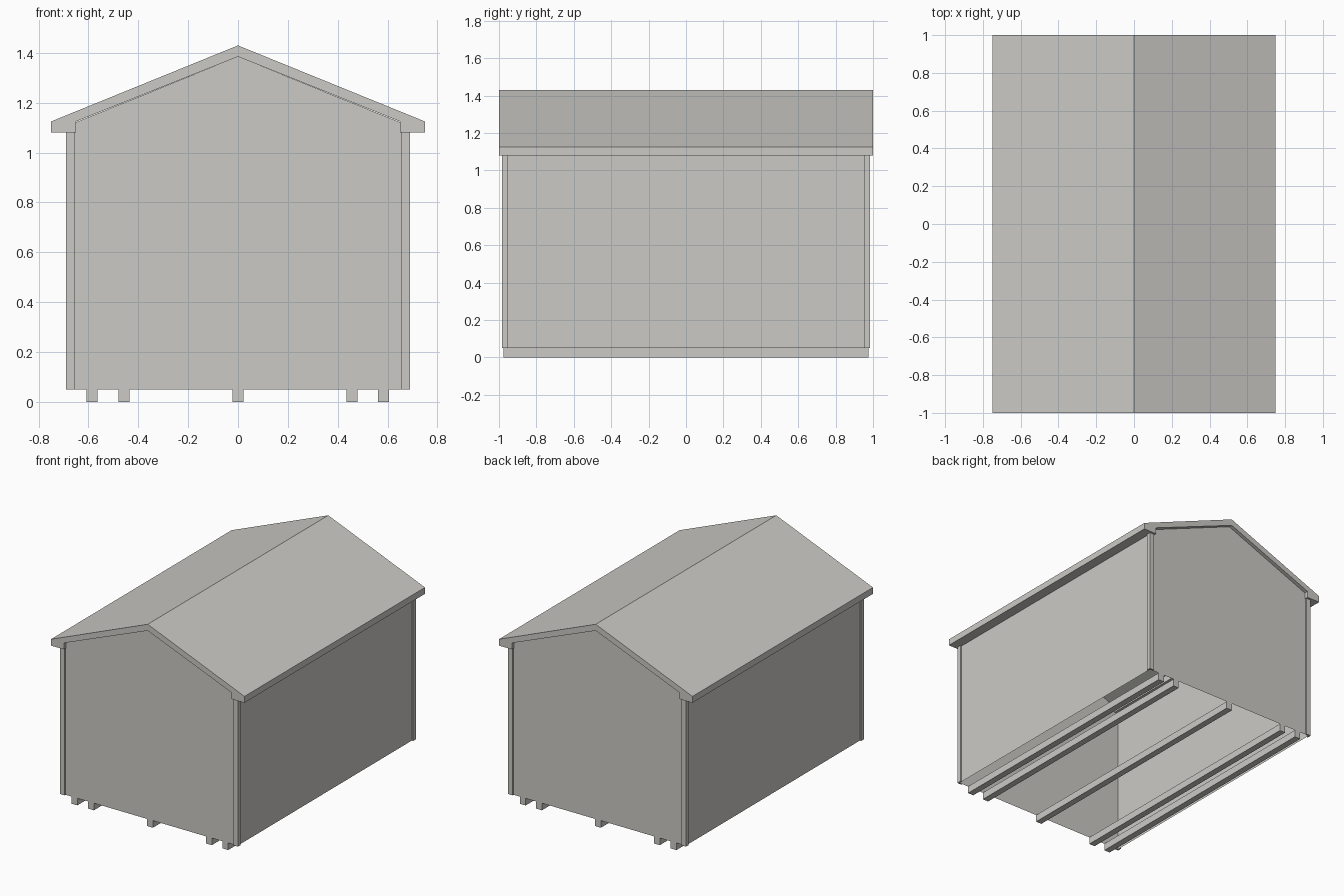
import bpy, bmesh

if "Cube" in bpy.data.objects:
    bpy.data.objects.remove(bpy.data.objects["Cube"])

paint = bpy.data.materials.new("pale_grey")
paint.diffuse_color = (0.6, 0.59, 0.56, 1)
paint.use_nodes = True
paint.node_tree.nodes["Principled BSDF"].inputs["Base Color"].default_value = paint.diffuse_color


def make(name, bm):
    bmesh.ops.recalc_face_normals(bm, faces=bm.faces)
    me = bpy.data.meshes.new(name)
    bm.to_mesh(me)
    bm.free()
    me.materials.append(paint)
    ob = bpy.data.objects.new(name, me)
    bpy.context.collection.objects.link(ob)
    return ob


def extrude(name, points, offset):
    """Solid prism: profile points moved along the offset."""
    bm = bmesh.new()
    face = bm.faces.new([bm.verts.new(p) for p in points])
    res = bmesh.ops.extrude_face_region(bm, geom=[face], use_keep_orig=True)
    verts = [g for g in res["geom"] if isinstance(g, bmesh.types.BMVert)]
    bmesh.ops.translate(bm, verts=verts, vec=offset)
    return make(name, bm)


# roof: bent slab with boxed eaves
half = [(0.75, 1.125), (0.75, 1.08), (0.65, 1.08), (0.65, 1.125)]
profile = [(0, 1.43)] + half + [(0, 1.385)] + [(-x, z) for x, z in reversed(half)]
extrude("roof", [(x, -1, z) for x, z in profile], (0, 2, 0))

# wall shell: two gable ends and two sides, open underneath
W, D, Z0, Z1 = 0.68, 0.975, 0.05, 1.08
bm = bmesh.new()
gable = [(-W, Z0), (W, Z0), (W, Z1), (0.65, Z1), (0.65, 1.122),
         (0, 1.385), (-0.65, 1.122), (-0.65, Z1), (-W, Z1)]
front = [bm.verts.new((x, -D, z)) for x, z in gable]
back = [bm.verts.new((x, D, z)) for x, z in gable]
bm.faces.new(front)
bm.faces.new(list(reversed(back)))
bm.faces.new((front[1], back[1], back[2], front[2]))
bm.faces.new((back[0], front[0], front[8], back[8]))
make("walls", bm)

# L-shaped corner trims
trim = [(0.69, 0.985), (0.655, 0.985), (0.655, D), (W, D), (W, 0.955), (0.69, 0.955)]
for sx, sn in ((-1, "left"), (1, "right")):
    for sy, yn in ((-1, "front"), (1, "back")):
        extrude(f"corner_trim_{yn}_{sn}", [(sx * x, sy * y, Z0) for x, y in trim],
                (0, 0, Z1 - Z0))

# floor runners
for i, x in enumerate((-0.586, -0.457, 0, 0.457, 0.584)):
    w = 0.0225
    extrude(f"runner_{i + 1}", [(x - w, -D, 0), (x + w, -D, 0), (x + w, -D, Z0),
                                (x - w, -D, Z0)], (0, 2 * D, 0))
